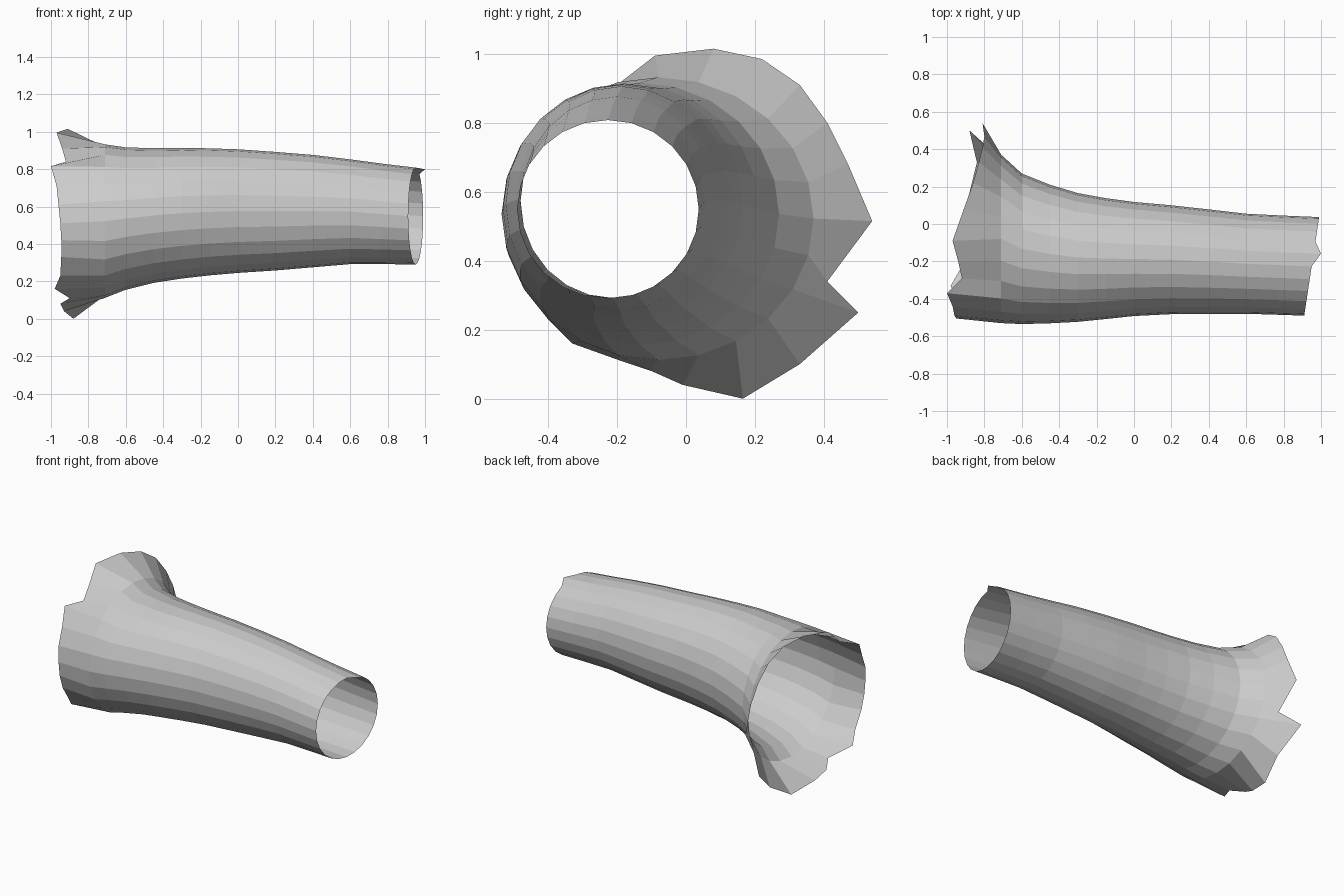
import bpy, bmesh
from math import sin, cos, pi

SIDES = 24

# Sleeve cross-sections: x, front y, back y, bottom z, top z, end slant
sections = [
    (0.95, -0.49, 0.037, 0.290, 0.808, 0.04),
    (0.78, -0.485, 0.045, 0.292, 0.828, 0.02),
    (0.60, -0.48, 0.055, 0.292, 0.852, 0),
    (0.40, -0.48, 0.078, 0.275, 0.876, 0),
    (0.20, -0.482, 0.10, 0.258, 0.892, 0),
    (0.00, -0.492, 0.118, 0.245, 0.906, 0),
    (-0.15, -0.508, 0.138, 0.232, 0.911, 0),
    (-0.30, -0.523, 0.165, 0.215, 0.914, 0),
    (-0.45, -0.531, 0.21, 0.192, 0.912, 0),
    (-0.60, -0.535, 0.27, 0.155, 0.916, 0),
    (-0.71, -0.53, 0.37, 0.112, 0.932, 0),
]

# Ragged flared rim, running from the back over the top to the front and under
rim = [
    (-0.81, 0.54, 0.515), (-0.80, 0.47, 0.68), (-0.81, 0.41, 0.80),
    (-0.83, 0.33, 0.91), (-0.86, 0.22, 0.985), (-0.91, 0.08, 1.015),
    (-0.97, -0.09, 0.995), (-0.94, -0.20, 0.91), (-0.92, -0.29, 0.84),
    (-1.00, -0.37, 0.815), (-0.97, -0.44, 0.71), (-0.96, -0.49, 0.61),
    (-0.95, -0.505, 0.51), (-0.945, -0.50, 0.42), (-0.945, -0.47, 0.33),
    (-0.95, -0.40, 0.23), (-0.98, -0.33, 0.16), (-0.90, -0.19, 0.11),
    (-0.95, -0.10, 0.08), (-0.93, -0.01, 0.04), (-0.88, 0.165, 0.0),
    (-0.84, 0.33, 0.10), (-0.88, 0.50, 0.25), (-0.78, 0.41, 0.34),
]


def section_ring(x, y0, y1, z0, z1, slant):
    ring = []
    for i in range(SIDES):
        a = 2 * pi * i / SIDES
        ring.append((x + slant * cos(a),
                     (y0 + y1) / 2 + (y1 - y0) / 2 * cos(a),
                     (z0 + z1) / 2 + (z1 - z0) / 2 * sin(a)))
    return ring


rings = [section_ring(*s) for s in sections] + [rim]

# Small tooth on the cuff edge
tooth = rings[0][5]
rings[0][5] = (1.0, tooth[1], tooth[2])

# Skin the open tube
bm = bmesh.new()
loops = [[bm.verts.new(p) for p in ring] for ring in rings]
for a, b in zip(loops, loops[1:]):
    for i in range(SIDES):
        j = (i + 1) % SIDES
        bm.faces.new((a[i], a[j], b[j], b[i]))
bmesh.ops.recalc_face_normals(bm, faces=bm.faces)
mesh = bpy.data.meshes.new("flared_sleeve")
bm.to_mesh(mesh)
bm.free()
bpy.context.collection.objects.link(bpy.data.objects.new("flared_sleeve", mesh))
